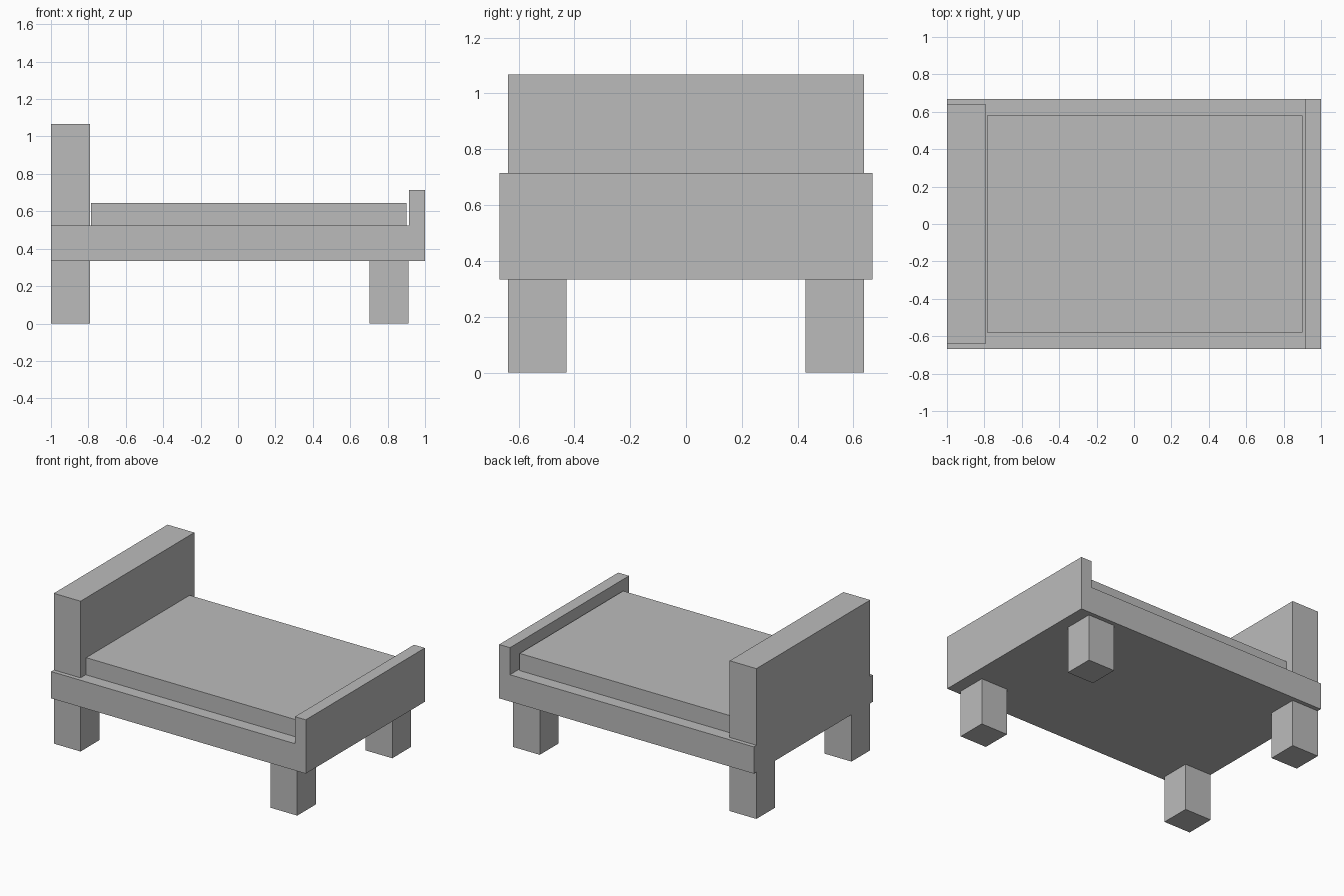
import bpy
import bmesh

cube = bpy.data.objects.get("Cube")
if cube:
    bpy.data.objects.remove(cube, do_unlink=True)

# One plain grey for the whole bed
GREY = (0.5, 0.5, 0.5, 1.0)
grey = bpy.data.materials.new("plain_grey")
grey.use_nodes = True
grey.diffuse_color = GREY
bsdf = next(n for n in grey.node_tree.nodes if n.type == 'BSDF_PRINCIPLED')
bsdf.inputs["Base Color"].default_value = GREY


def extrude_profile(name, outline, y0, y1):
    """Extrude an (x, z) outline along y into a closed solid."""
    bm = bmesh.new()
    face = bm.faces.new([bm.verts.new((x, y0, z)) for x, z in outline])
    moved = bmesh.ops.extrude_face_region(bm, geom=[face])["geom"]
    verts = [v for v in moved if isinstance(v, bmesh.types.BMVert)]
    bmesh.ops.translate(bm, verts=verts, vec=(0, y1 - y0, 0))
    bmesh.ops.recalc_face_normals(bm, faces=bm.faces)
    mesh = bpy.data.meshes.new(name)
    bm.to_mesh(mesh)
    bm.free()
    mesh.materials.append(grey)
    obj = bpy.data.objects.new(name, mesh)
    bpy.context.scene.collection.objects.link(obj)
    return obj


def box(name, x0, x1, y0, y1, z0, z1):
    return extrude_profile(name, [(x0, z0), (x1, z0), (x1, z1), (x0, z1)], y0, y1)


FRAME_BOTTOM, FRAME_TOP = 0.333, 0.523
HALF_WIDTH = 0.668
POST_OUTER, POST_SIZE = 0.638, 0.21

# Frame with the raised footboard in one L-shaped profile
extrude_profile("frame_and_footboard",
                [(-1, FRAME_BOTTOM), (1, FRAME_BOTTOM), (1, 0.715),
                 (0.915, 0.715), (0.915, FRAME_TOP), (-1, FRAME_TOP)],
                -HALF_WIDTH, HALF_WIDTH)

# Headboard and mattress
box("headboard", -1, -1 + POST_SIZE, -POST_OUTER, POST_OUTER, FRAME_TOP, 1.067)
box("mattress", -0.786, 0.9, -0.58, 0.58, FRAME_TOP, 0.645)

# Four square legs
for end, x in (("head", -1), ("foot", 0.702)):
    for side, y in (("right", -POST_OUTER), ("left", POST_OUTER - POST_SIZE)):
        box(f"{end}_{side}_leg", x, x + POST_SIZE, y, y + POST_SIZE, 0, FRAME_BOTTOM)
